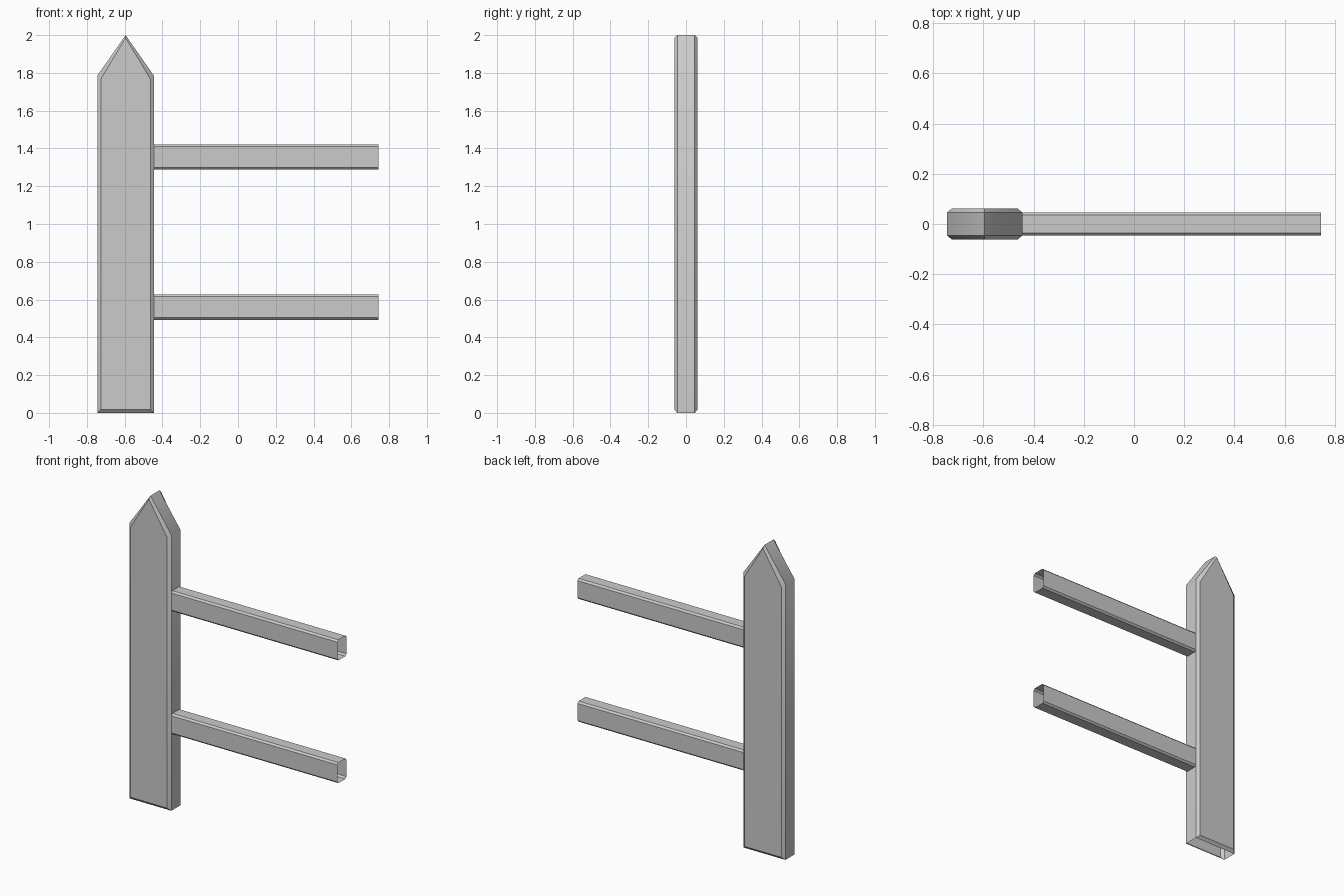
import bpy, bmesh, math

if "Cube" in bpy.data.objects:
    bpy.data.objects.remove(bpy.data.objects["Cube"])


def finish(name, bm, angle):
    mesh = bpy.data.meshes.new(name)
    bm.to_mesh(mesh)
    bm.free()
    obj = bpy.data.objects.new(name, mesh)
    bpy.context.collection.objects.link(obj)
    bpy.ops.object.select_all(action='DESELECT')
    obj.select_set(True)
    bpy.context.view_layer.objects.active = obj
    bpy.ops.object.shade_smooth_by_angle(angle=math.radians(angle))
    return obj


def bridge(bm, rings, skip=()):
    for a, b in zip(rings, rings[1:]):
        n = len(a)
        for i in range(n):
            if (a, b, i) not in skip:
                j = (i + 1) % n
                bm.faces.new((a[j], a[i], b[i], b[j]))


# Pointed post: chamfered front and back, open underneath
def picket_outline(half, bottom, shoulder, tip):
    return [(-half, bottom), (half, bottom), (half, shoulder), (0, tip), (-half, shoulder)]


def make_post(cx):
    face = picket_outline(0.131, 0.018, 1.768, 1.985)
    side = picket_outline(0.15, 0.0, 1.785, 2.0)
    bm = bmesh.new()
    rings = [[bm.verts.new((cx + x, y, z)) for x, z in outline]
             for outline, y in ((face, -0.062), (side, -0.046), (side, 0.046), (face, 0.062))]
    for k in range(3):
        for i in range(5):
            if k == 1 and i == 0:      # open base
                continue
            a, b, j = rings[k], rings[k + 1], (i + 1) % 5
            bm.faces.new((a[j], a[i], b[i], b[j]))
    bm.faces.new(rings[0])
    bm.faces.new(rings[3][::-1])
    return finish("post", bm, 40)


# Rail: chamfered rectangular tube with open ends
def make_rail(name, z0, z1):
    x0, x1, w, c = -0.445, 0.745, 0.046, 0.011
    profile = [(-w + c, z0), (w - c, z0), (w, z0 + c), (w, z1 - c),
               (w - c, z1), (-w + c, z1), (-w, z1 - c), (-w, z0 + c)]
    bm = bmesh.new()
    bridge(bm, [[bm.verts.new((x, y, z)) for y, z in profile] for x in (x0, x1)])
    return finish(name, bm, 30)


make_post(-0.595)
for name, z0, z1 in (("lower_rail", 0.493, 0.626), ("upper_rail", 1.288, 1.421)):
    make_rail(name, z0, z1)
